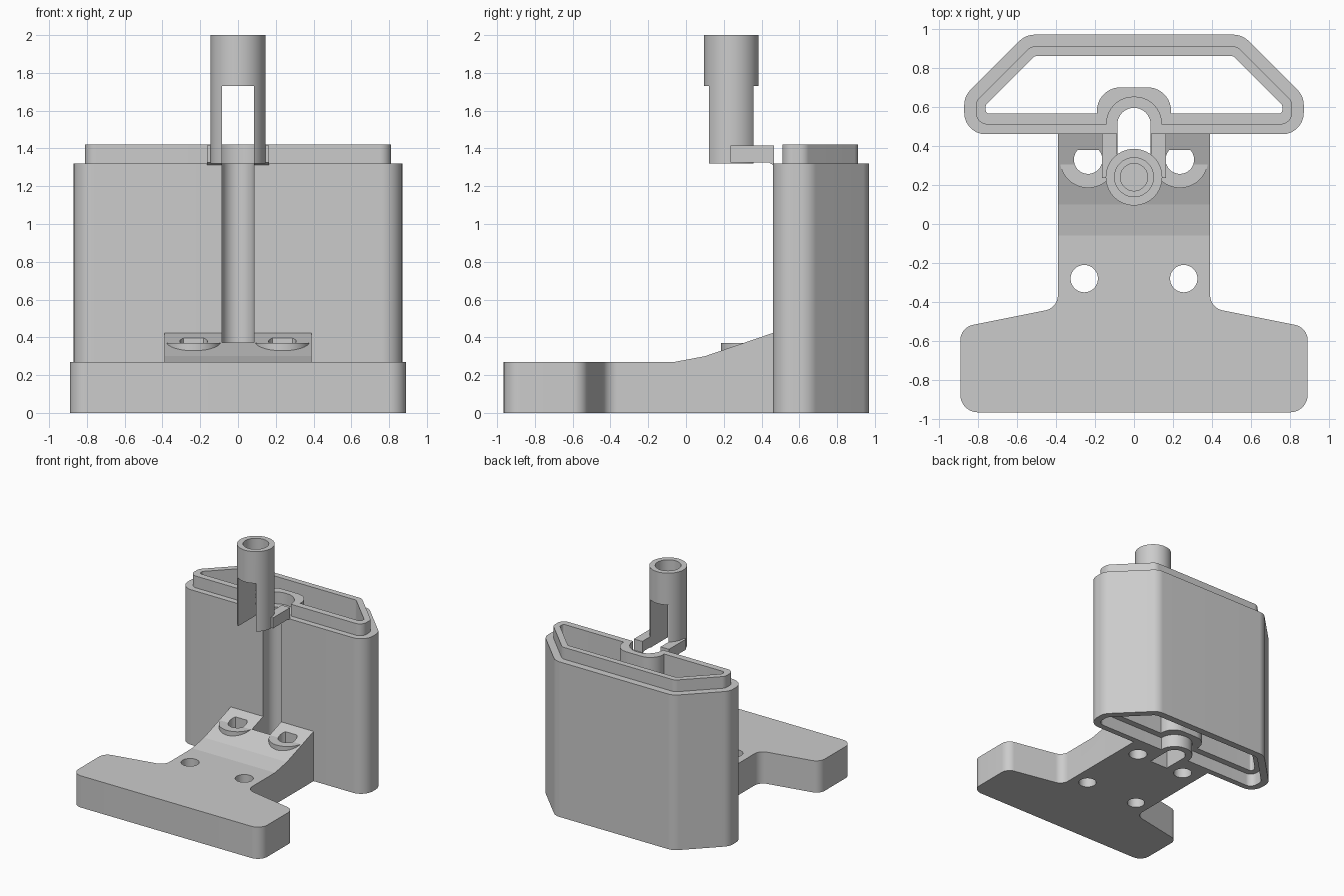
import bpy, bmesh, math
from mathutils import Vector

if "Cube" in bpy.data.objects:
    bpy.data.objects.remove(bpy.data.objects["Cube"], do_unlink=True)

grey = bpy.data.materials.new("light_grey")
grey.use_nodes = True
COLOUR = (0.6, 0.6, 0.6, 1)
grey.diffuse_color = COLOUR
grey.node_tree.nodes["Principled BSDF"].inputs["Base Color"].default_value = COLOUR


def mirrored(half):
    """Close a right-half outline (x, y, corner radius) with its mirror image."""
    return half + [(-x, y, r) for x, y, r in reversed(half)]


def rounded(corners, steps=14):
    """Replace each corner (x, y, radius) with an arc."""
    out = []
    for i, (x, y, r) in enumerate(corners):
        p = Vector((x, y, 0))
        if r == 0:
            out.append(p)
            continue
        u = (Vector((*corners[i - 1][:2], 0)) - p).normalized()
        v = (Vector((*corners[(i + 1) % len(corners)][:2], 0)) - p).normalized()
        a = u.angle(v) / 2
        centre = p + (u + v).normalized() * (r / math.sin(a))
        start = (p + u * (r / math.tan(a)) - centre).normalized()
        end = (p + v * (r / math.tan(a)) - centre).normalized()
        out += [centre + start.slerp(end, k / steps) * r for k in range(steps + 1)]
    return [(q.x, q.y) for q in out]


def arc(x, y, r, a0, a1, n=64):
    return [(x + r * math.cos(a0 + (a1 - a0) * k / n), y + r * math.sin(a0 + (a1 - a0) * k / n))
            for k in range(n + 1)]


def circle(x, y, r):
    return arc(x, y, r, 0, math.tau)[:-1]


def box(x0, x1, y0, y1):
    return [(x0, y0), (x1, y0), (x1, y1), (x0, y1)]


def prism(name, points, lo, hi, along_x=False):
    """Extrude a flat outline upward, or a (y, z) profile sideways."""
    bm = bmesh.new()
    place = (lambda p, h: (h, *p)) if along_x else (lambda p, h: (*p, h))
    face = bm.faces.new([bm.verts.new(place(p, lo)) for p in points])
    res = bmesh.ops.extrude_face_region(bm, geom=[face])
    shift = Vector((hi - lo, 0, 0)) if along_x else Vector((0, 0, hi - lo))
    bmesh.ops.translate(bm, vec=shift,
                        verts=[e for e in res["geom"] if isinstance(e, bmesh.types.BMVert)])
    bmesh.ops.recalc_face_normals(bm, faces=bm.faces)
    mesh = bpy.data.meshes.new(name)
    bm.to_mesh(mesh)
    bm.free()
    obj = bpy.data.objects.new(name, mesh)
    bpy.context.collection.objects.link(obj)
    mesh.materials.append(grey)
    return obj


def combine(obj, operation, tool):
    """Apply a boolean and discard its tool."""
    bpy.context.view_layer.objects.active = obj
    mod = obj.modifiers.new("shape", "BOOLEAN")
    mod.operation, mod.object, mod.solver = operation, tool, "EXACT"
    bpy.ops.object.modifier_apply(modifier=mod.name)
    bpy.data.objects.remove(tool, do_unlink=True)


def cut(obj, points, lo, hi):
    combine(obj, "DIFFERENCE", prism("cutter", points, lo, hi))


def add(obj, points, lo, hi):
    combine(obj, "UNION", prism("addition", points, lo, hi))


# Bin: nested outlines that all wrap around a rounded front groove
shell = rounded(mirrored([(0.085, 0.595, 0.084), (0.085, 0.46, 0), (0.87, 0.46, 0.11),
                          (0.87, 0.655, 0.11), (0.555, 0.97, 0.11)]))
rim = rounded(mirrored([(0.14, 0.65, 0.135), (0.14, 0.51, 0), (0.81, 0.51, 0.06),
                        (0.81, 0.63, 0.06), (0.53, 0.91, 0.06)]))
cavity = rounded(mirrored([(0.19, 0.70, 0.12), (0.19, 0.565, 0), (0.76, 0.565, 0.02),
                           (0.76, 0.61, 0.02), (0.51, 0.86, 0.02)]))
bin_body = prism("bin_body", shell, 0, 1.32)
add(bin_body, rim, 1.2, 1.42)
# The groove stays open through the rim
cut(bin_body, rounded(mirrored([(0.085, 0.595, 0.084), (0.085, 0.3, 0)])), 1.1, 1.6)
cut(bin_body, cavity, -0.2, 1.6)
cut(bin_body, rim, -0.2, 0.11)      # stacking recess underneath

# Foot: T-shaped plate trimmed by a rising side profile
plan = rounded(mirrored([(0.89, -0.965, 0.09), (0.89, -0.53, 0.08),
                         (0.39, -0.43, 0.08), (0.39, 0.465, 0)]))
foot = prism("foot", plan, 0, 0.6)
side = [(-1.2, -0.1), (0.6, -0.1), (0.6, 0.471), (0.1, 0.30), (-0.06, 0.27), (-1.2, 0.27)]
combine(foot, "INTERSECT", prism("side_profile", side, -1.2, 1.2, along_x=True))
for s in (-1, 1):
    x = s * 0.235
    add(foot, circle(x, 0.33, 0.145), 0.05, 0.37)             # screw pad
    cut(foot, circle(s * 0.255, -0.28, 0.07), -0.1, 0.5)
    cut(foot, circle(x, 0.33, 0.073), -0.1, 0.25)
    lift = math.asin(0.05 / 0.073)                            # flat back on the upper hole
    cut(foot, arc(x, 0.33, 0.073, math.pi - lift, math.tau + lift), 0.2, 0.6)
cut(foot, box(-0.085, 0.085, 0.31, 0.7), -0.1, 0.6)           # slot below the groove

# Post: stepped socket on top, fork below
post = prism("post", circle(0, 0.24, 0.145), 1.32, 2.0)
cut(post, box(-0.085, 0.085, 0, 0.5), 1.2, 1.73)
cut(post, circle(0, 0.24, 0.1), 1.86, 2.1)
cut(post, circle(0, 0.24, 0.07), 1.78, 2.05)

# Arms joining the fork to the bin rim
arms = []
for s, label in ((-1, "right"), (1, "left")):
    profile = [(0.235, 1.325), (0.44, 1.325), (0.465, 1.31), (0.465, 1.415), (0.235, 1.415)]
    x0, x1 = sorted((s * 0.086, s * 0.165))
    arms.append(prism(label + "_arm", profile, x0, x1, along_x=True))

# Smooth the curved walls, keep every real edge sharp
bpy.ops.object.select_all(action="DESELECT")
for obj in [bin_body, foot, post] + arms:
    obj.select_set(True)
    bpy.context.view_layer.objects.active = obj
bpy.ops.object.shade_smooth_by_angle(angle=math.radians(8))
